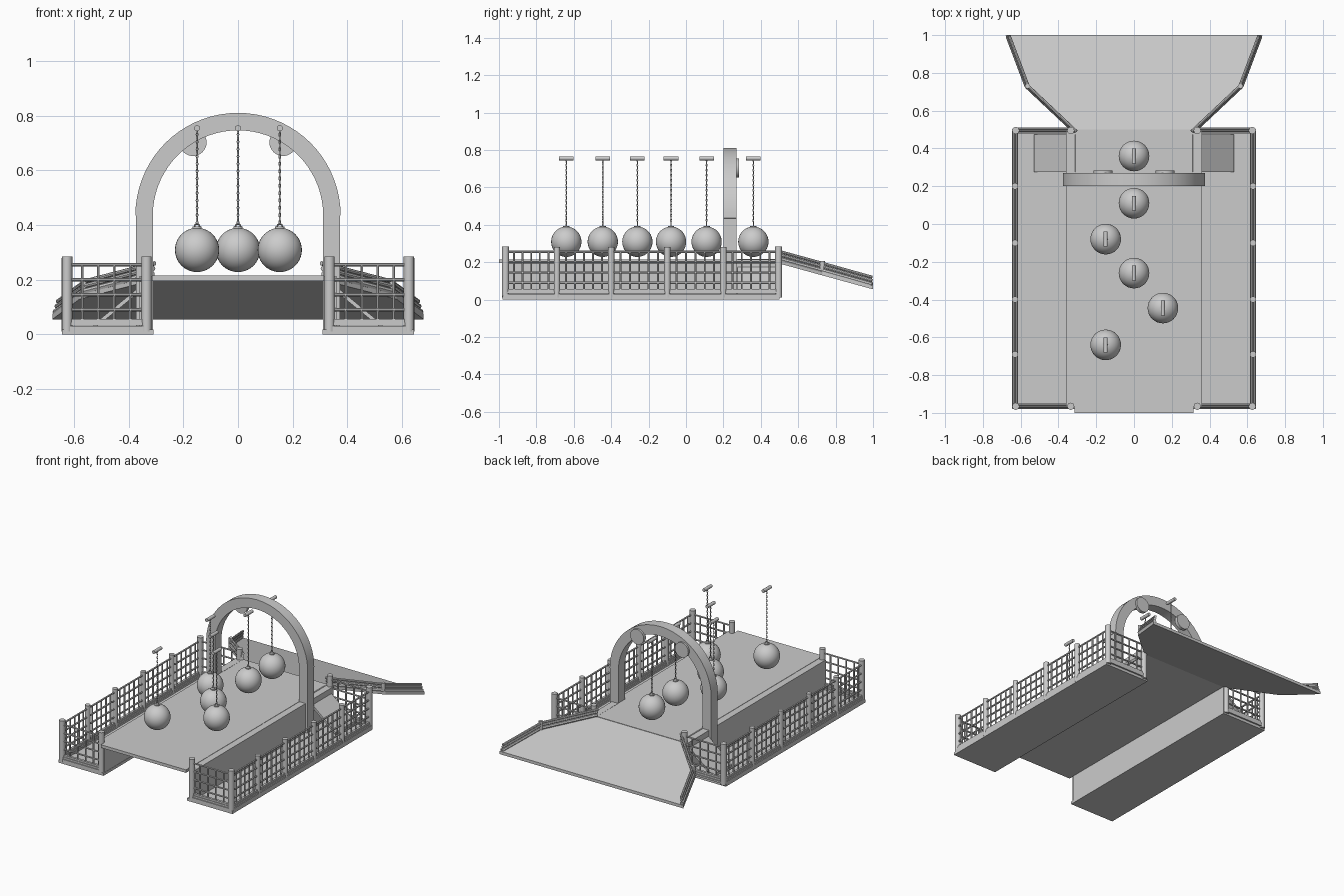
import bpy, bmesh, math
from mathutils import Vector

if "Cube" in bpy.data.objects:
    bpy.data.objects.remove(bpy.data.objects["Cube"])


def finish(name, bm, smooth=False):
    bmesh.ops.recalc_face_normals(bm, faces=bm.faces)
    me = bpy.data.meshes.new(name)
    bm.to_mesh(me)
    bm.free()
    ob = bpy.data.objects.new(name, me)
    bpy.context.collection.objects.link(ob)
    if smooth:
        bpy.ops.object.select_all(action='DESELECT')
        ob.select_set(True)
        bpy.context.view_layer.objects.active = ob
        bpy.ops.object.shade_smooth_by_angle(angle=math.radians(40))
    return ob


def prism(bm, pts, offset):
    """Closed solid from a planar outline pushed along an offset."""
    a = [bm.verts.new(p) for p in pts]
    b = [bm.verts.new(Vector(p) + Vector(offset)) for p in pts]
    bm.faces.new(a)
    bm.faces.new(b[::-1])
    n = len(pts)
    for i in range(n):
        bm.faces.new((a[i], a[(i + 1) % n], b[(i + 1) % n], b[i]))


def box(bm, x0, x1, y0, y1, z0, z1):
    prism(bm, [(x0, y0, z0), (x1, y0, z0), (x1, y1, z0), (x0, y1, z0)], (0, 0, z1 - z0))


def rod(bm, p, q, r, seg=8):
    p, q = Vector(p), Vector(q)
    d = q - p
    m = d.to_track_quat('Z', 'Y').to_matrix().to_4x4()
    m.translation = (p + q) / 2
    bmesh.ops.create_cone(bm, cap_ends=True, segments=seg, radius1=r, radius2=r,
                          depth=d.length, matrix=m)


def ring(bm, c, R, r, turn, stretch=1.0):
    """Upright chain link, turned about z."""
    n, k = 10, 4
    grid = []
    for i in range(n):
        a = 2 * math.pi * i / n
        row = []
        for j in range(k):
            b = 2 * math.pi * j / k
            h = (R + r * math.cos(b)) * math.cos(a)
            s = r * math.sin(b)
            row.append(bm.verts.new((c[0] + h * math.cos(turn) - s * math.sin(turn),
                                     c[1] + h * math.sin(turn) + s * math.cos(turn),
                                     c[2] + (R + r * math.cos(b)) * math.sin(a) * stretch)))
        grid.append(row)
    for i in range(n):
        for j in range(k):
            bm.faces.new((grid[i][j], grid[(i + 1) % n][j],
                          grid[(i + 1) % n][(j + 1) % k], grid[i][(j + 1) % k]))


# Raised central deck
bm = bmesh.new()
box(bm, -0.315, 0.315, -1.0, 0.5, 0.195, 0.215)
finish("deck", bm)

# Flared exit ramp with sloping slab
def ramp_z(y):
    return 0.215 - (y - 0.49) * 0.275

edge = [(0.325, 0.49), (0.58, 0.73), (0.68, 1.0)]
bm = bmesh.new()
outline = [(x, y, ramp_z(y)) for x, y in edge] + [(-x, y, ramp_z(y)) for x, y in edge[::-1]]
prism(bm, outline, (0, 0, -0.02))
finish("exit_ramp", bm)

for s, side in ((-1, "left"), (1, "right")):
    # Side trough: floor and inner wall
    bm = bmesh.new()
    box(bm, s * 0.31, s * 0.645, -0.98, 0.5, 0.0, 0.018)
    finish(side + "_floor", bm)
    bm = bmesh.new()
    box(bm, s * 0.312, s * 0.36, -0.965, 0.495, 0.018, 0.213)
    finish(side + "_deck_wall", bm)

    # Sloping side ramp behind the arch
    bm = bmesh.new()
    prism(bm, [(s * 0.31, 0.275, 0.216), (s * 0.53, 0.275, 0.035),
               (s * 0.53, 0.275, 0.018), (s * 0.31, 0.275, 0.196)], (0, 0.2, 0))
    finish(side + "_side_ramp", bm)

    # Fence posts
    bm = bmesh.new()
    ys = [-0.965, -0.69, -0.4, -0.1, 0.2, 0.495]
    for y in ys[1:-1]:
        rod(bm, (s * 0.63, y, 0.01), (s * 0.63, y, 0.28), 0.017, 16)
    for y in (ys[0], ys[-1]):
        for x in (0.335, 0.626):
            rod(bm, (s * x, y, 0.01), (s * x, y, 0.285), 0.019, 16)
    finish(side + "_fence_posts", bm, True)

    # Fence mesh: long side plus short front and back returns
    bm = bmesh.new()
    runs = [((0.63, a), (0.63, b), 5) for a, b in zip(ys, ys[1:])]
    runs += [((0.335, y), (0.63, y), 4) for y in (ys[0], ys[-1])]
    for a, b, n in runs:
        for z in (0.255, 0.2, 0.145, 0.09):
            rod(bm, (s * a[0], a[1], z), (s * b[0], b[1], z), 0.006, 6)
        for i in range(n):
            t = (i + 1) / (n + 1)
            x, y = a[0] + (b[0] - a[0]) * t, a[1] + (b[1] - a[1]) * t
            rod(bm, (s * x, y, 0.04), (s * x, y, 0.255), 0.005, 6)
    finish(side + "_fence_mesh", bm, True)

    # Stepped base rails under the fence
    bm = bmesh.new()
    for w, z in ((0.015, 0.018), (0.012, 0.032), (0.008, 0.044)):
        box(bm, s * (0.63 - w), s * (0.63 + w), -0.965, 0.495, z, z + 0.012)
        for y in (ys[0], ys[-1]):
            box(bm, s * 0.335, s * 0.63, y - w, y + w, z, z + 0.012)
    finish(side + "_fence_base", bm)

    # Ramp edge rails and joint posts
    bm = bmesh.new()
    for (x0, y0), (x1, y1) in zip(edge, edge[1:]):
        for h, r, inset in ((0.006, 0.012, 0.012), (0.027, 0.009, 0.016), (0.045, 0.008, 0.02)):
            rod(bm, (s * (x0 - inset), y0, ramp_z(y0) + h),
                (s * (x1 - inset), min(y1, 0.995), ramp_z(y1) + h), r)
    x, y = edge[1]
    rod(bm, (s * (x - 0.016), y, ramp_z(y)), (s * (x - 0.016), y, ramp_z(y) + 0.056), 0.013, 12)
    finish(side + "_ramp_rail", bm, True)

    # Lamp disc on the back of the arch
    bm = bmesh.new()
    rod(bm, (s * 0.165, 0.26, 0.703), (s * 0.165, 0.283, 0.703), 0.05, 32)
    finish(side + "_lamp_disc", bm, True)

# Arch with straight legs
bm = bmesh.new()
N = 36
arc = [math.pi * i / N for i in range(N + 1)]
outer = [(0.376 * math.cos(a), 0.2, 0.435 + 0.376 * math.sin(a)) for a in arc]
inner = [(0.312 * math.cos(a), 0.2, 0.435 + 0.312 * math.sin(a)) for a in arc]
pts = [(0.373, 0.2, 0.018), (0.373, 0.2, 0.434)] + outer + [(-0.373, 0.2, 0.434), (-0.373, 0.2, 0.018),
      (-0.312, 0.2, 0.018)] + inner[::-1] + [(0.312, 0.2, 0.018)]
prism(bm, pts, (0, 0.07, 0))
finish("arch", bm, True)

# Hanging balls, each with cap, chain and hanger bar
spots = [(0, 0.36), (0, 0.11), (-0.15, -0.08), (0, -0.26), (0.153, -0.445), (-0.15, -0.64)]
for i, (x, y) in enumerate(spots):
    bm = bmesh.new()
    bmesh.ops.create_uvsphere(bm, u_segments=32, v_segments=20, radius=0.081)
    bmesh.ops.translate(bm, vec=(x, y, 0.309), verts=bm.verts)
    rod(bm, (x, y, 0.38), (x, y, 0.394), 0.017, 16)
    finish(f"ball_{i + 1}", bm, True)
    bm = bmesh.new()
    ring(bm, (x, y, 0.396), 0.009, 0.003, 0)
    links = 26
    for k in range(links):
        z = 0.41 + (0.745 - 0.41) * k / (links - 1)
        ring(bm, (x, y, z), 0.0036, 0.0018, (k % 2) * math.pi / 2 + 0.4, 1.9)
    finish(f"chain_{i + 1}", bm, True)
    bm = bmesh.new()
    rod(bm, (x, y - 0.039, 0.755), (x, y + 0.039, 0.755), 0.011, 16)
    finish(f"hanger_bar_{i + 1}", bm, True)
